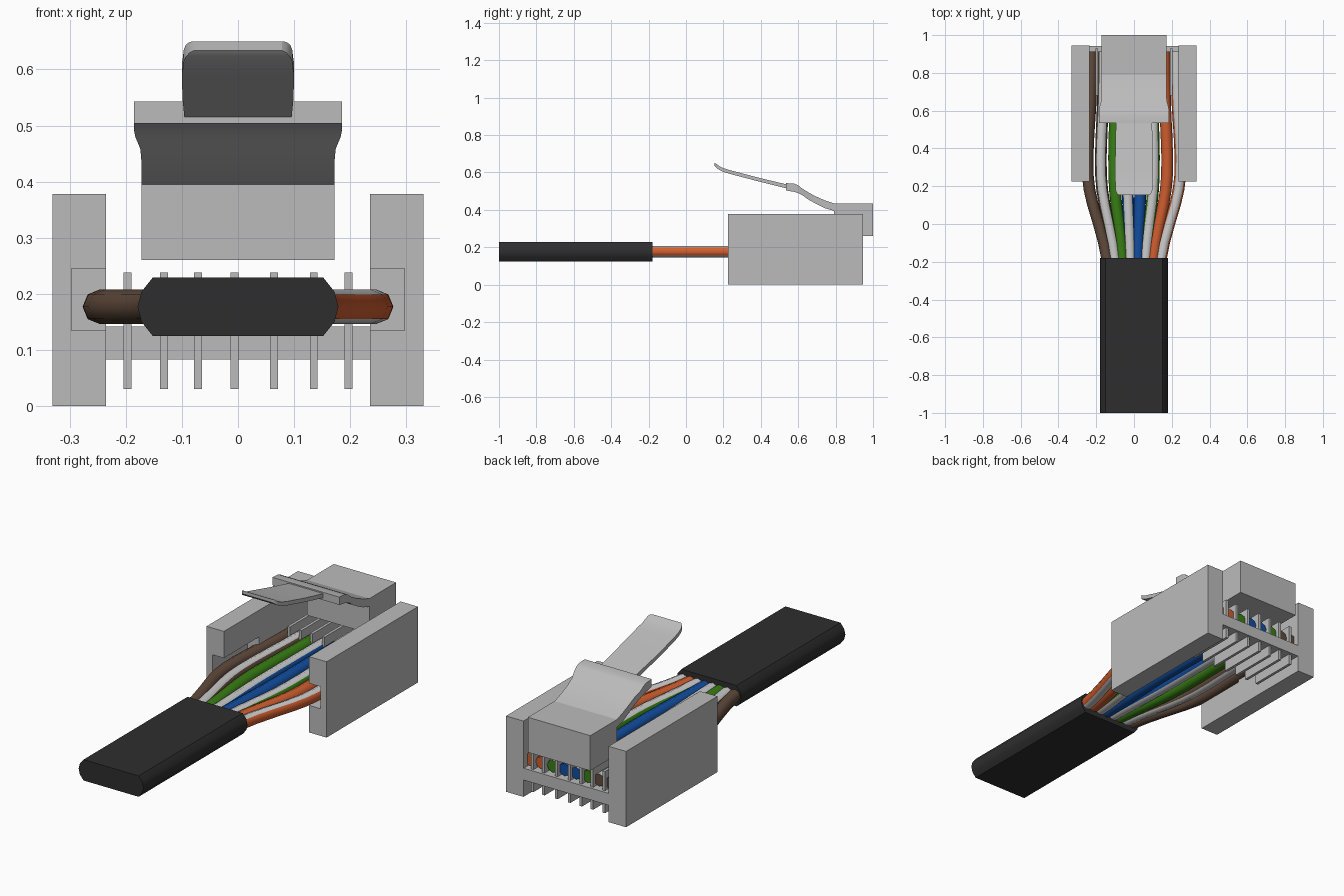
import bpy, bmesh, math
from mathutils import Vector

if "Cube" in bpy.data.objects:
    bpy.data.objects.remove(bpy.data.objects["Cube"])


def material(name, rgb):
    m = bpy.data.materials.new(name)
    m.diffuse_color = (*rgb, 1)
    m.use_nodes = True
    m.node_tree.nodes["Principled BSDF"].inputs["Base Color"].default_value = m.diffuse_color
    return m


GREY = material("housing_grey", (0.50, 0.50, 0.50))
WHITE = material("stripe_white", (0.60, 0.60, 0.60))
BLACK = material("sheath_black", (0.027, 0.027, 0.027))
ORANGE = material("orange", (0.62, 0.11, 0.028))
GREEN = material("green", (0.04, 0.21, 0.007))
BLUE = material("blue", (0.006, 0.075, 0.35))
BROWN = material("brown", (0.12, 0.07, 0.045))


def finish(name, bm, mats, smooth=None):
    bmesh.ops.recalc_face_normals(bm, faces=bm.faces)
    me = bpy.data.meshes.new(name)
    bm.to_mesh(me)
    bm.free()
    for m in mats:
        me.materials.append(m)
    ob = bpy.data.objects.new(name, me)
    bpy.context.collection.objects.link(ob)
    if smooth:
        bpy.ops.object.select_all(action='DESELECT')
        ob.select_set(True)
        bpy.context.view_layer.objects.active = ob
        bpy.ops.object.shade_smooth_by_angle(angle=math.radians(smooth))
    return ob


def loft(bm, rings):
    """Skin a list of equal-length rings; returns the side faces by ring index."""
    vs = [[bm.verts.new(p) for p in r] for r in rings]
    n = len(vs[0])
    sides = []
    for a, b in zip(vs, vs[1:]):
        for k in range(n):
            sides.append((k, bm.faces.new((a[k], a[(k + 1) % n], b[(k + 1) % n], b[k]))))
    bm.faces.new(vs[0])
    bm.faces.new(vs[-1][::-1])
    return sides


def box(name, x0, x1, y0, y1, z0, z1, mat=GREY):
    bm = bmesh.new()
    loft(bm, [[(x0, y, z0), (x1, y, z0), (x1, y, z1), (x0, y, z1)] for y in (y0, y1)])
    return finish(name, bm, [mat])


def strip(name, stations):
    """Symmetric bar from stations of (y, top z, bottom z, half width)."""
    bm = bmesh.new()
    loft(bm, [[(-w, y, b), (w, y, b), (w, y, t), (-w, y, t)] for y, t, b, w in stations])
    return finish(name, bm, [GREY], 25)


# side walls with a pocket on the inner front, where the wires bulge outwards
for s, side in ((-1, "left"), (1, "right")):
    wall = box(side + "_wall", *sorted((s * 0.235, s * 0.331)), 0.225, 0.945, 0, 0.378)
    cutter = box("pocket_cutter", *sorted((s * 0.2, s * 0.297)), 0.1, 0.5, 0.135, 0.245)
    cutter.hide_render = True
    mod = wall.modifiers.new("pocket", 'BOOLEAN')
    mod.object = cutter
    mod.operation = 'DIFFERENCE'
    mod.solver = 'EXACT'
    bpy.context.view_layer.objects.active = wall
    bpy.ops.object.modifier_apply(modifier="pocket")
    bpy.data.objects.remove(cutter)

# floor plate joining the walls, and the thin blades between the wires
box("floor_plate", -0.235, 0.235, 0.69, 0.943, 0.083, 0.142)
for i, x in enumerate((-0.197, -0.132, -0.071, -0.006, 0.064, 0.135, 0.197)):
    box(f"blade_{i + 1}", x - 0.007, x + 0.007, 0.68, 0.93, 0.03, 0.238)

# latch: block, curved shoulder and thin lever
box("latch_block", -0.172, 0.172, 0.79, 1.0, 0.26, 0.435)
strip("latch_shoulder", [
    (0.79, 0.435, 0.395, 0.172), (0.74, 0.452, 0.41, 0.172), (0.69, 0.474, 0.435, 0.172),
    (0.65, 0.496, 0.458, 0.174), (0.62, 0.515, 0.48, 0.183), (0.60, 0.531, 0.49, 0.185),
    (0.58, 0.54, 0.496, 0.185), (0.535, 0.543, 0.504, 0.185)])
strip("latch_lever", [
    (0.56, 0.531, 0.509, 0.095), (0.40, 0.569, 0.549, 0.099), (0.24, 0.611, 0.591, 0.1),
    (0.20, 0.623, 0.603, 0.098), (0.178, 0.634, 0.614, 0.097), (0.165, 0.644, 0.622, 0.093),
    (0.157, 0.649, 0.63, 0.086), (0.153, 0.65, 0.634, 0.078)])

# flat cable sheath with softened sides
half = [(0.152, 0.125), (0.172, 0.150), (0.179, 0.177), (0.172, 0.204), (0.152, 0.229)]
outline = half + [(-x, z) for x, z in reversed(half)]
bm = bmesh.new()
loft(bm, [[(x, y, z) for x, z in outline] for y in (-1.0, -0.18)])
finish("cable_sheath", bm, [BLACK], 30)

# eight wires fanning out of the sheath: (y, spread)
FAN = [(-0.26, 0.60), (-0.18, 0.62), (-0.10, 0.69), (0.0, 0.81), (0.1, 0.94), (0.18, 1.02),
       (0.26, 1.06), (0.36, 1.065), (0.48, 1.04), (0.62, 1.0), (0.76, 0.98), (0.912, 0.97)]
WIRES = [("brown", BROWN, False), ("brown_striped", BROWN, True), ("green", GREEN, False),
         ("blue_striped", BLUE, True), ("blue", BLUE, False), ("green_striped", GREEN, True),
         ("orange", ORANGE, False), ("orange_striped", ORANGE, True)]
R, ZC = 0.031, 0.177
for i, (name, mat, striped) in enumerate(WIRES):
    base = (i - 3.5) * 0.066
    rings = [[Vector((base * f + R * math.cos(k * math.pi / 4), y,
                      ZC + R * math.sin(k * math.pi / 4))) for k in range(8)] for y, f in FAN]
    bm = bmesh.new()
    for k, face in loft(bm, rings):
        # white stripes along the top and the bottom
        if striped and k in (1, 2, 5, 6):
            face.material_index = 1
    finish(name + "_wire", bm, [mat, WHITE], 60)
